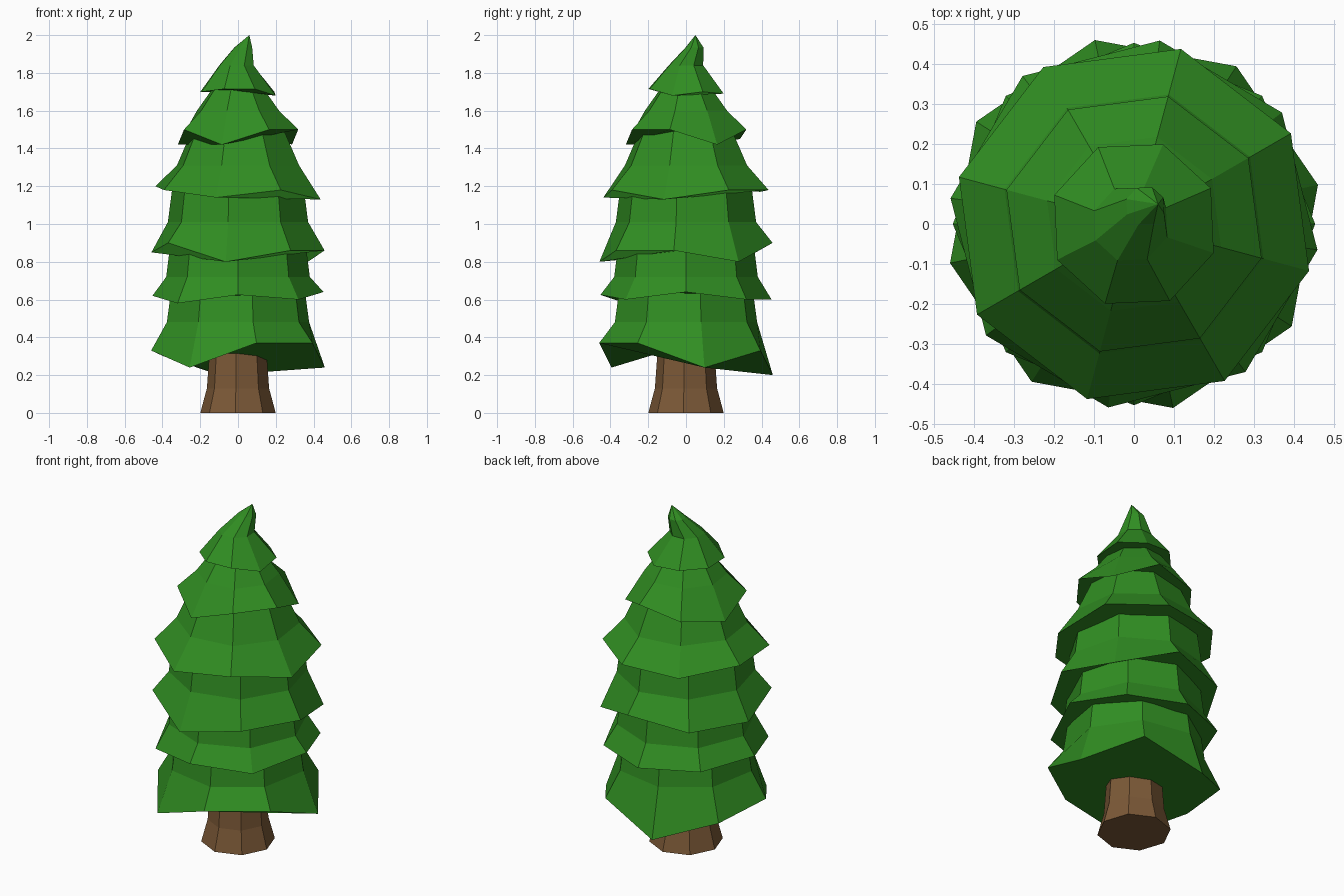
import bpy, bmesh
from math import cos, sin, radians

if "Cube" in bpy.data.objects:
    bpy.data.objects.remove(bpy.data.objects["Cube"])


def material(name, rgb):
    m = bpy.data.materials.new(name)
    m.diffuse_color = (*rgb, 1)
    m.use_nodes = True
    m.node_tree.nodes["Principled BSDF"].inputs["Base Color"].default_value = m.diffuse_color
    return m


GREEN = material("needles", (0.03, 0.27, 0.016))
BROWN = material("bark", (0.2, 0.1, 0.038))


def ring(r, z, phase, cx=0, cy=0):
    """Eight points; z is one height or a list of eight."""
    zs = z if isinstance(z, list) else [z] * 8
    return [(cx + r * cos(radians(phase + 45 * i)),
             cy + r * sin(radians(phase + 45 * i)), zs[i]) for i in range(8)]


def loft(name, rings, mat, apex=None):
    """Skin stacked rings, closing the top with a cap or a point."""
    bm = bmesh.new()
    loops = [[bm.verts.new(p) for p in r] for r in rings]
    for a, b in zip(loops, loops[1:]):
        for i in range(8):
            j = (i + 1) % 8
            bm.faces.new((a[i], a[j], b[j], b[i]))
    bm.faces.new(loops[0][::-1])
    if apex:
        tip = bm.verts.new(apex)
        for i in range(8):
            bm.faces.new((loops[-1][i], loops[-1][(i + 1) % 8], tip))
    else:
        bm.faces.new(loops[-1])
    bmesh.ops.recalc_face_normals(bm, faces=bm.faces)
    me = bpy.data.meshes.new(name)
    bm.to_mesh(me)
    bm.free()
    me.materials.append(mat)
    bpy.context.collection.objects.link(bpy.data.objects.new(name, me))


# Trunk, flared at the foot
loft("trunk", [ring(0.2, 0, -94), ring(0.165, 0.13, -94), ring(0.15, 0.34, -94)], BROWN)

# Branch tiers: phase, rim radius, uneven rim heights, middle ring, top ring
tiers = [
    (-78, 0.47, [.37, .37, .24, .33, .20, .30, .33, .24], (0.385, 0.48), (0.36, 0.66)),
    (-90, 0.453, [.625, .60, .64, .60, .60, .61, .62, .58], (0.38, 0.72), (0.355, 0.92)),
    (-98, 0.463, [.80, .86, .86, .80, .90, .85, .85, .90], (0.375, 1.01), (0.35, 1.2)),
    (-105, 0.453, [1.14, 1.18, 1.13, 1.18, 1.18, 1.17, 1.20, 1.18], (0.335, 1.31), (0.25, 1.5)),
    (-105, 0.33, [1.42, 1.50, 1.50, 1.42, 1.50, 1.45, 1.42, 1.50], (0.225, 1.6), (0.13, 1.73)),
]
for n, (ph, r, zs, mid, top) in enumerate(tiers, 1):
    loft(f"branch_tier_{n}", [ring(r, zs, ph), ring(*mid, ph), ring(*top, ph)], GREEN)

# Crown with its bent tip
loft("crown", [ring(0.212, [1.715, 1.715, 1.68, 1.70, 1.69, 1.70, 1.70, 1.70], -110),
               ring(0.097, 1.84, -110, -0.008, 0.0),
               ring(0.05, 1.935, -110, 0.028, 0.045)], GREEN, apex=(0.06, 0.05, 2.0))
